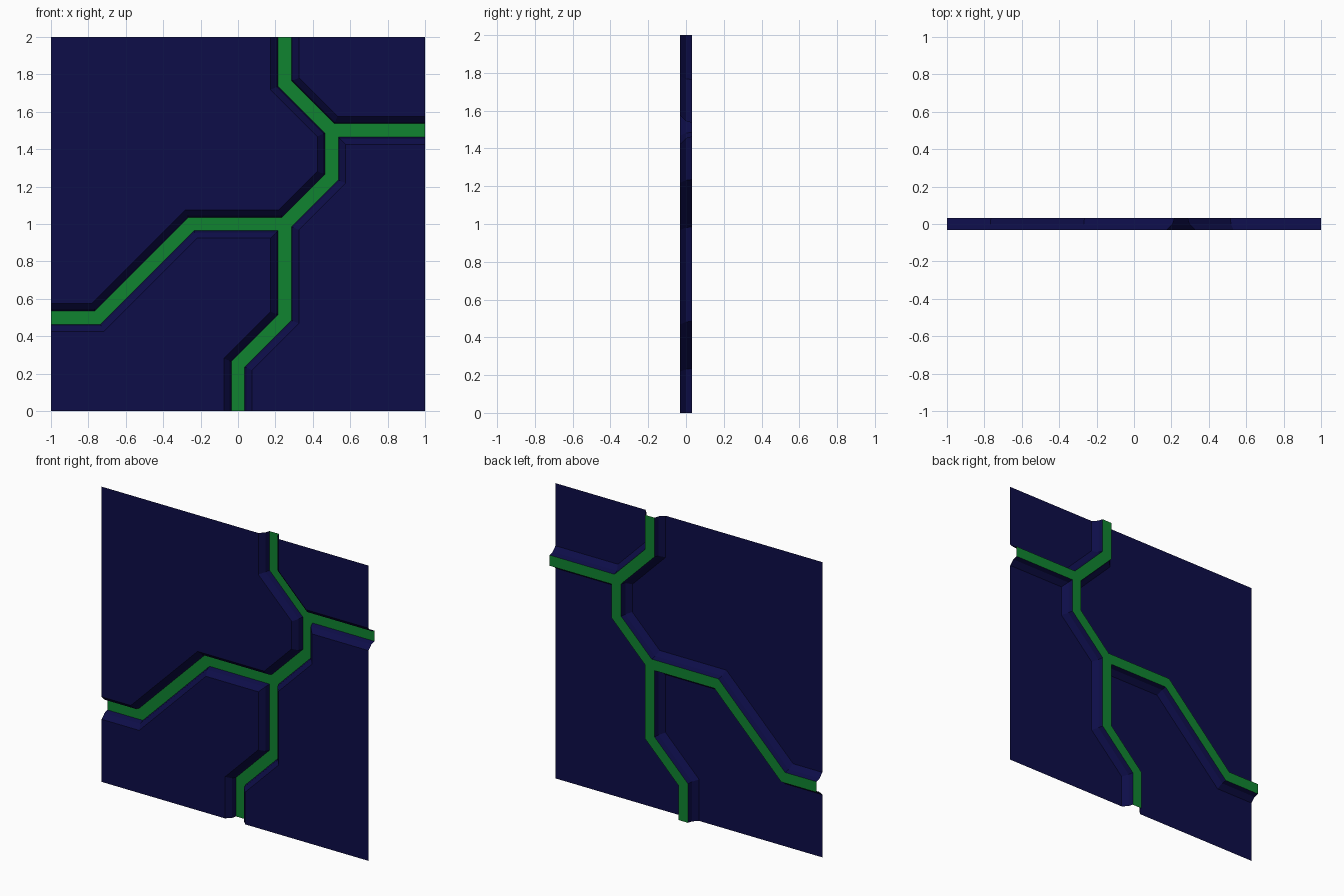
import bpy
import bmesh
from mathutils import Vector

cube = bpy.data.objects.get("Cube")
if cube:
    bpy.data.objects.remove(cube, do_unlink=True)


def make_material(name, rgb):
    mat = bpy.data.materials.new(name)
    mat.use_nodes = True
    color = (*rgb, 1.0)
    mat.diffuse_color = color
    bsdf = next(n for n in mat.node_tree.nodes if n.type == 'BSDF_PRINCIPLED')
    bsdf.inputs["Base Color"].default_value = color
    return mat


navy = make_material("navy_blue", (0.004, 0.004, 0.065))
green = make_material("channel_green", (0.005, 0.23, 0.03))

# Channel nodes as (x, z)
TOP, BEND_TOP = (0.25, 2), (0.25, 1.75)
FORK_HIGH, RIGHT_END = (0.5, 1.5), (1, 1.5)
BEND_MID, FORK_LOW = (0.5, 1.25), (0.25, 1)
LEFT_BEND, LEFT_DIP, LEFT_END = (-0.25, 1), (-0.75, 0.5), (-1, 0.5)
LOW_BEND, FOOT_BEND, FOOT = (0.25, 0.5), (0, 0.25), (0, 0)

# Each region lies to the left of its path and is closed by one panel corner
REGIONS = {
    "upper_left": ([LEFT_END, LEFT_DIP, LEFT_BEND, FORK_LOW, BEND_MID,
                    FORK_HIGH, BEND_TOP, TOP], (-1, 2)),
    "upper_right": ([TOP, BEND_TOP, FORK_HIGH, RIGHT_END], (1, 2)),
    "lower_right": ([RIGHT_END, FORK_HIGH, BEND_MID, FORK_LOW, LOW_BEND,
                     FOOT_BEND, FOOT], (1, 0)),
    "lower_left": ([FOOT, FOOT_BEND, LOW_BEND, FORK_LOW, LEFT_BEND,
                    LEFT_DIP, LEFT_END], (-1, 0)),
}

# Channel cross-section: distance from the centre line, depth y
PROFILE = [(0, 0.031), (0.036, 0.031), (0.045, 0.0), (0.076, -0.031)]


def offset(path, dist):
    """Shift a polyline to its left with mitred corners."""
    pts = [Vector(p) for p in path]
    normals = []
    for a, b in zip(pts, pts[1:]):
        d = (b - a).normalized()
        normals.append(Vector((-d.y, d.x)))
    result = []
    for i, p in enumerate(pts):
        n0 = normals[max(i - 1, 0)]
        n1 = normals[min(i, len(normals) - 1)]
        result.append(p + (n0 + n1) * dist / (1 + n0.dot(n1)))
    return result


def build(name, mat, polygons):
    bm = bmesh.new()
    for poly in polygons:
        bm.faces.new([bm.verts.new(co) for co in poly])
    bmesh.ops.remove_doubles(bm, verts=bm.verts, dist=0.0001)
    mesh = bpy.data.meshes.new(name)
    bm.to_mesh(mesh)
    bm.free()
    mesh.materials.append(mat)
    obj = bpy.data.objects.new(name, mesh)
    bpy.context.collection.objects.link(obj)


bed = []
for name, (path, corner) in REGIONS.items():
    rails = [[(p.x, y, p.y) for p in offset(path, d)] for d, y in PROFILE]
    strips = []
    for low, high in zip(rails, rails[1:]):
        strips.append([(low[i], low[i + 1], high[i + 1], high[i])
                       for i in range(len(path) - 1)])
    # Channel floor, sloping bank and flat panel of this region
    bed += strips[0]
    build(name + "_bank", navy, strips[1] + strips[2])
    build(name + "_panel", navy,
          [rails[-1] + [(corner[0], PROFILE[-1][1], corner[1])]])

build("channel_bed", green, bed)
